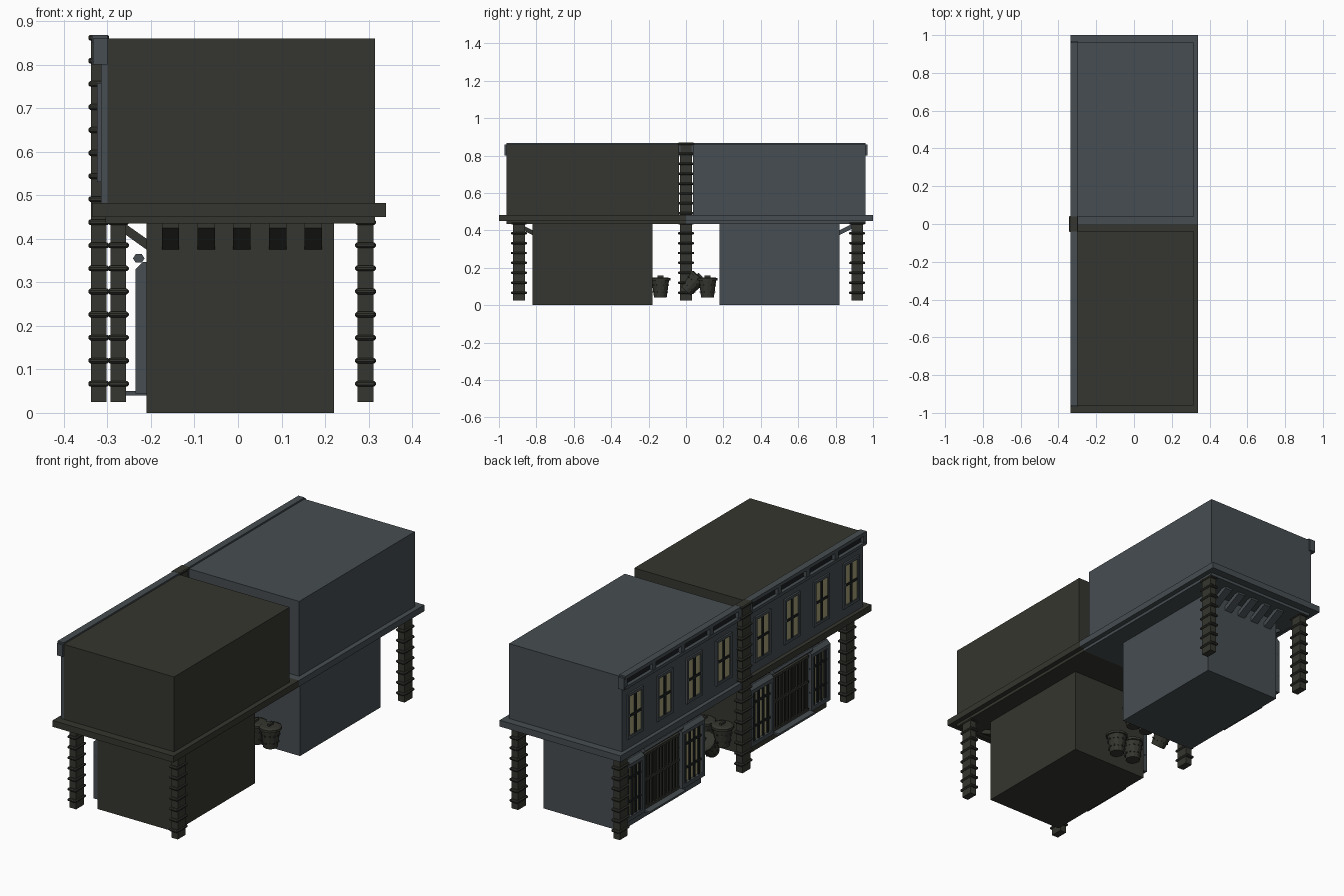
import bpy, bmesh, math
from mathutils import Matrix, Vector

if "Cube" in bpy.data.objects:
    bpy.data.objects.remove(bpy.data.objects["Cube"])


def mat(name, r, g, b):
    m = bpy.data.materials.new(name)
    m.diffuse_color = (r, g, b, 1)
    m.use_nodes = True
    m.node_tree.nodes["Principled BSDF"].inputs["Base Color"].default_value = m.diffuse_color
    return m


OLIVE = mat("olive", .036, .036, .029)
BLUE = mat("slate_blue", .062, .075, .083)
DARK = mat("dark_slats", .012, .014, .015)
PANE = mat("warm_pane", .38, .35, .18)


def finish(name, bm, material, bevel=0):
    me = bpy.data.meshes.new(name)
    bmesh.ops.recalc_face_normals(bm, faces=bm.faces)
    bm.to_mesh(me)
    bm.free()
    me.materials.append(material)
    ob = bpy.data.objects.new(name, me)
    bpy.context.collection.objects.link(ob)
    if bevel:
        b = ob.modifiers.new("bevel", "BEVEL")
        b.width, b.segments = bevel, 1
    return ob


def boxes(name, material, items, bevel=0):
    """One object made of boxes (x0, x1, y0, y1, z0, z1)."""
    bm = bmesh.new()
    for x0, x1, y0, y1, z0, z1 in items:
        size = (abs(x1 - x0), abs(y1 - y0), abs(z1 - z0))
        mid = Vector(((x0 + x1) / 2, (y0 + y1) / 2, (z0 + z1) / 2))
        bmesh.ops.create_cube(bm, size=1, matrix=Matrix.LocRotScale(mid, None, size))
    return finish(name, bm, material, bevel)


def prisms(name, material, profile, spans, place):
    """Profile extruded over each span; place(u, v, w) gives the 3D point."""
    bm = bmesh.new()
    for a, b in spans:
        lo = [bm.verts.new(place(u, v, a)) for u, v in profile]
        hi = [bm.verts.new(place(u, v, b)) for u, v in profile]
        bm.faces.new(lo)
        bm.faces.new(hi[::-1])
        for i in range(len(lo)):
            j = (i + 1) % len(lo)
            bm.faces.new((lo[i], hi[i], hi[j], lo[j]))
    return finish(name, bm, material)


# Banded posts
def post(name, x, y, top):
    boxes(name, OLIVE, [(x - .018, x + .018, y - .031, y + .031, .025, top)])
    rings, z = [], .067
    while z < top:
        rings.append((x - .024, x + .024, y - .043, y + .043, z - .0065, z + .0065))
        z += .053
    boxes(name + "_bands", OLIVE, rings, .004)


for side, y in (("front", -.893), ("back", .915)):
    post(side + "_left_post", -.275, y, .44)
    post(side + "_right_post", .293, y, .44)
post("centre_post", -.32, 0, .867)

STRUT = [(0, .375), (.10, .425), (.10, .437), (.075, .437), (0, .40)]

for s, tag, M in ((-1, "front", OLIVE), (1, "back", BLUE)):
    # Main volumes and floor slab
    boxes(tag + "_lower_block", M, [(-.21, .22, s * .18, s * .82, 0, .44)])
    boxes(tag + "_upper_block", M, [(-.30, .315, s * .038, s * .96, .48, .86)])
    boxes(tag + "_floor_slab", M, [(-.335, .34, 0, s * 1, .45, .482),
                                   (-.305, .315, 0, s * .96, .435, .45)])

    # Diagonal struts under the overhang, at the end and along the facade
    ends = [(-.155 + .082 * i - .02, -.155 + .082 * i + .02) for i in range(5)]
    prisms(tag + "_end_struts", M, STRUT, ends,
           lambda u, v, w: (w, s * (.82 + u), v))
    along = [(s * (.25 + .125 * i) - .02, s * (.25 + .125 * i) + .02) for i in range(5)]
    prisms(tag + "_facade_struts", M, STRUT, along,
           lambda u, v, w: (-.21 - u * .7, w, v))

    # Upper facade sheet, cornice rails and dividers
    boxes(tag + "_upper_facade", BLUE, [(-.315, -.30, s * .038, s * .96, .48, .865)])
    div = [s * (.0425 + .2282 * i) for i in range(5)]
    boxes(tag + "_cornice", BLUE,
          [(-.335, -.30, s * .038, s * .96, .850, .868),
           (-.335, -.30, s * .038, s * .96, .800, .815)]
          + [(-.333, -.30, d - .014, d + .014, .80, .86) for d in div])
    boxes(tag + "_cornice_panels", DARK,
          [(-.317, -.31, s * .05, s * .95, .815, .85)])

    # Upper windows
    panes, bars, frames = [], [], []
    for i in range(4):
        c = s * (.155 + .235 * i)
        panes.append((-.318, -.31, c - .05, c + .05, .545, .745))
        bars += [(-.322, -.31, c - .008, c + .008, .545, .745),
                 (-.322, -.31, c - .05, c + .05, .638, .65)]
        frames += [(-.324, -.31, c + e - .007, c + e + .007, .53, .757) for e in (-.055, .055)]
        frames += [(-.324, -.31, c - .06, c + .06, z, z + .014) for z in (.531, .744)]
    boxes(tag + "_upper_panes", PANE, panes)
    boxes(tag + "_upper_mullions", DARK, bars)
    boxes(tag + "_upper_frames", BLUE, frames)

    # Street-level windows with slats
    frames, panes, slats = [], [], []
    for a, b in ((.185, .365), (.665, .815)):
        frames += [(-.236, -.21, s * a, s * (a + .018), .045, .33),
                   (-.236, -.21, s * (b - .018), s * b, .045, .33),
                   (-.236, -.21, s * a, s * b, .045, .065),
                   (-.236, -.21, s * a, s * b, .312, .33)]
        panes.append((-.222, -.21, s * (a + .01), s * (b - .01), .06, .32))
        n = 5
        slats += [(-.23, -.22, s * (a + (b - a) * k / n) - .006,
                   s * (a + (b - a) * k / n) + .006, .06, .32) for k in range(1, n)]
        slats += [(-.229, -.22, s * a, s * b, z, z + .01) for z in (.13, .25)]
    boxes(tag + "_shop_frames", BLUE, frames)
    boxes(tag + "_shop_panes", PANE, panes)
    boxes(tag + "_shop_slats", DARK, slats)
    prisms(tag + "_shop_hoods", BLUE, [(-.236, .33), (-.21, .33), (-.21, .347), (-.218, .347)],
           [(s * .185, s * .365), (s * .665, s * .815)], lambda u, v, w: (u, w, v))

    # Sliding door, rod above it, step below it
    boxes(tag + "_door_panel", DARK, [(-.218, -.21, s * .375, s * .655, .045, .33)])
    boxes(tag + "_door_lattice", OLIVE,
          [(-.226, -.215, s * (.385 + .026 * k) - .005, s * (.385 + .026 * k) + .005, .05, .33)
           for k in range(11)]
          + [(-.227, -.215, s * .375, s * .655, z, z + .012) for z in (.05, .19, .318)])
    hexa = [(-.228 + .0135 * math.cos(t * math.pi / 3), .355 + .0115 * math.sin(t * math.pi / 3))
            for t in range(6)]
    prisms(tag + "_door_rod", BLUE, hexa, [(s * .36, s * .67)], lambda u, v, w: (u, w, v))
    boxes(tag + "_door_step", BLUE, [(-.26, -.21, s * .37, s * .66, .04, .05)])


# Lidded buckets in the passage
def bucket(name, loc, tilt=0):
    bm = bmesh.new()

    def ring(r1, r2, z0, z1):
        bmesh.ops.create_cone(bm, cap_ends=True, segments=12, radius1=r1, radius2=r2,
                              depth=z1 - z0, matrix=Matrix.Translation((0, 0, (z0 + z1) / 2)))
    ring(.034, .047, 0, .095)
    ring(.053, .053, .090, .102)
    ring(.050, .040, .102, .107)
    for z, r in ((.028, .038), (.066, .043)):
        for k in range(12):
            rot = Matrix.Rotation(k * math.pi / 6, 4, "Z")
            bmesh.ops.create_cube(bm, size=.007, matrix=rot @ Matrix.Translation((r, 0, z)))
    bmesh.ops.create_cube(bm, size=1, matrix=Matrix.LocRotScale(
        Vector((0, 0, .112)), None, (.012, .032, .01)))
    ob = finish(name, bm, OLIVE)
    ob.location = loc
    ob.rotation_euler = (tilt, 0, 0)


for i, (x, y) in enumerate([(-.108, -.137), (-.007, -.137), (.10, .115), (.02, .115)]):
    bucket(f"bucket_{i + 1}", (x, y, .042))
bucket("tilted_bucket", (-.15, -.0, .075), math.radians(-42))
